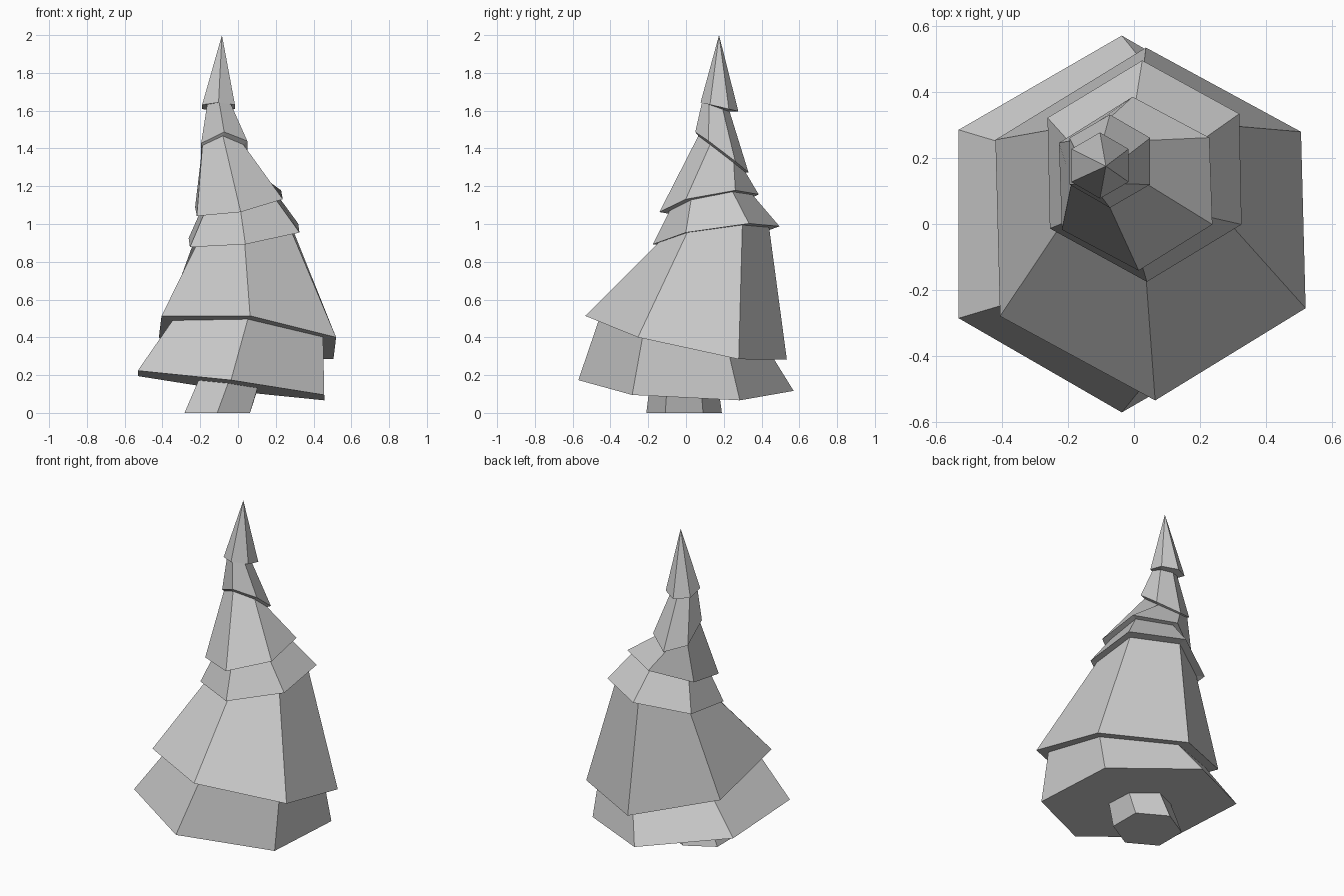
import bpy, bmesh, math

if "Cube" in bpy.data.objects:
    bpy.data.objects.remove(bpy.data.objects["Cube"])


def ring(bm, cx, cy, cz, r, sx, sy, turn=0):
    """Six-sided ring with a corner facing front, sloped by sx and sy."""
    verts = []
    for k in range(6):
        a = math.radians(-90 + turn + 60 * k)
        dx, dy = r * math.cos(a), r * math.sin(a)
        verts.append(bm.verts.new((cx + dx, cy + dy, cz + sx * dx + sy * dy)))
    return verts


def loft(name, rings, apex=None):
    """Skin a stack of rings; close with a point or a flat cap."""
    bm = bmesh.new()
    loops = [ring(bm, *p) for p in rings]
    for a, b in zip(loops, loops[1:]):
        for i in range(6):
            j = (i + 1) % 6
            bm.faces.new((a[i], a[j], b[j], b[i]))
    bm.faces.new(loops[0][::-1])
    top = loops[-1]
    if apex:
        tip = bm.verts.new(apex)
        for i in range(6):
            bm.faces.new((top[i], top[(i + 1) % 6], tip))
    else:
        bm.faces.new(top)
    bmesh.ops.recalc_face_normals(bm, faces=bm.faces)
    me = bpy.data.meshes.new(name)
    bm.to_mesh(me)
    bm.free()
    ob = bpy.data.objects.new(name, me)
    bpy.context.collection.objects.link(ob)
    return ob


# Trunk: short leaning hexagonal stub
loft("trunk", [(-0.11, -0.01, 0.0, 0.2, 0, 0),
               (-0.05, -0.01, 0.155, 0.18, -0.13, -0.05)])

# Foliage: each tier is a wide lower rim and a narrow upper rim
tiers = [
    ((-0.037, 0, 0.145, 0.57, -0.13, -0.05), (0.052, 0, 0.395, 0.46, -0.11, -0.22)),
    ((0.05, 0, 0.398, 0.534, -0.115, -0.22, 1.5), (0.03, 0.148, 0.942, 0.292, 0.127, 0.14, 1)),
    ((0.032, 0.16, 0.94, 0.335, 0.13, 0.145, 1.2), (0.008, 0.132, 1.112, 0.22, 0.19, 0.2, 1.5)),
    ((0.005, 0.122, 1.11, 0.263, 0.19, 0.185, 2), (-0.08, 0.19, 1.37, 0.125, 0.02, -0.77)),
    ((-0.073, 0.19, 1.38, 0.141, 0.05, -0.76), (-0.1, 0.158, 1.62, 0.073, 0, -0.35)),
    ((-0.103, 0.177, 1.62, 0.1, 0, -0.23),),
]
loft("foliage", [r for t in tiers for r in t], apex=(-0.085, 0.175, 2.0))
